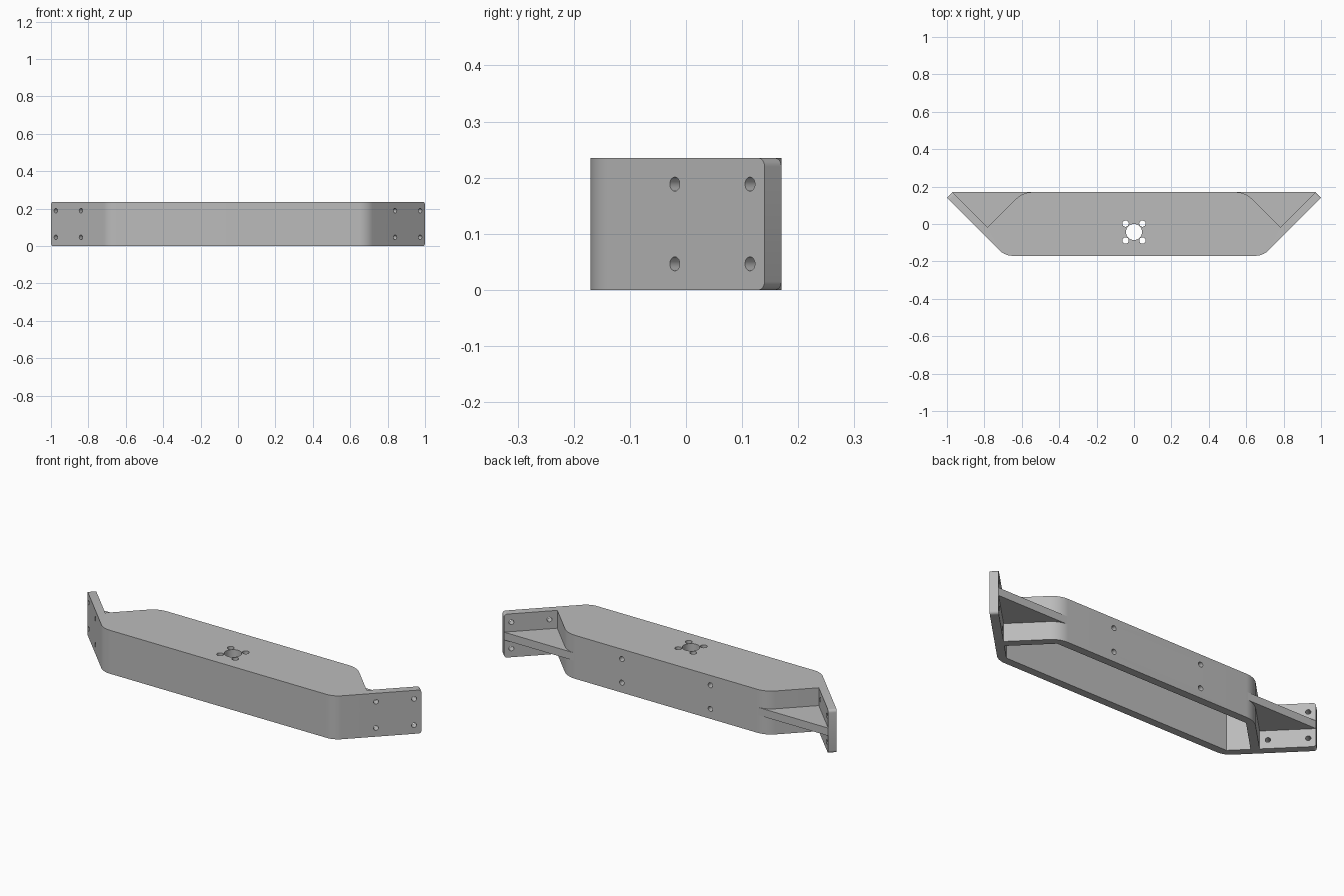
import bpy, bmesh, math
from mathutils import Vector, Matrix

if "Cube" in bpy.data.objects:
    bpy.data.objects.remove(bpy.data.objects["Cube"])

H = 0.235          # overall height
T = 0.042          # wall thickness
MID = H / 2

grey = bpy.data.materials.new("plain grey")
grey.use_nodes = True
colour = (0.5, 0.5, 0.5, 1)
grey.diffuse_color = colour
grey.node_tree.nodes["Principled BSDF"].inputs["Base Color"].default_value = colour


def make_object(name, bm):
    mesh = bpy.data.meshes.new(name)
    bmesh.ops.recalc_face_normals(bm, faces=bm.faces)
    bm.to_mesh(mesh)
    bm.free()
    mesh.materials.append(grey)
    obj = bpy.data.objects.new(name, mesh)
    bpy.context.collection.objects.link(obj)
    return obj


def prism(points, z0, z1):
    bm = bmesh.new()
    face = bm.faces.new([bm.verts.new((x, y, z0)) for x, y in points])
    top = bmesh.ops.extrude_face_region(bm, geom=[face], use_keep_orig=True)["geom"]
    bmesh.ops.translate(bm, vec=(0, 0, z1 - z0),
                        verts=[v for v in top if isinstance(v, bmesh.types.BMVert)])
    return bm


def fillet(x, y, turn_in, turn_out, radius, steps=10):
    """Arc replacing a corner; directions are angles in degrees."""
    a, b = math.radians(turn_in), math.radians(turn_out)
    reach = radius * math.tan((b - a) / 2)
    start = Vector((x, y)) - reach * Vector((math.cos(a), math.sin(a)))
    centre = start + radius * Vector((-math.sin(a), math.cos(a)))
    arc = [a + (b - a) * i / steps for i in range(steps + 1)]
    return [(centre.x + radius * math.sin(t), centre.y - radius * math.cos(t)) for t in arc]


def mirrored(half):
    return half + [(-x, y) for x, y in reversed(half)]


# Body and wings share one plan outline
half = fillet(0.69, -0.17, 0, 45, 0.1)
half += [(1, 0.14), (0.97, 0.17), (0.7825, -0.0175)]
half += fillet(0.595, 0.17, 135, 180, 0.12)
bm = prism(mirrored(half), 0, H)
tips = [e for e in bm.edges
        if all(abs(v.co.x) > 0.95 for v in e.verts)
        and abs(e.verts[0].co.z - e.verts[1].co.z) < 0.001]
bmesh.ops.bevel(bm, geom=tips, offset=0.015, segments=5, profile=0.5, affect='EDGES')
body = make_object("bracket_body", bm)

# Hollow underside
cavity = make_object("cavity_cutter", prism(
    mirrored([(0.672, -0.128), (0.7525, -0.0475), (0.577, 0.128)]), -0.1, H - T))

# Bolt holes in the top, back and wings
holes = bmesh.new()


def hole(place, axis, radius, depth=0.1):
    turn = Vector((0, 0, 1)).rotation_difference(Vector(axis)).to_matrix().to_4x4()
    bmesh.ops.create_cone(holes, cap_ends=True, segments=32, radius1=radius,
                          radius2=radius, depth=depth,
                          matrix=Matrix.Translation(place) @ turn)


hole((0, -0.043, H), (0, 0, 1), 0.043)
for side in (-1, 1):
    for y in (-0.088, 0.002):
        hole((side * 0.045, y, H), (0, 0, 1), 0.017)
    for dz in (-0.064, 0.064):
        hole((side * 0.265, 0.17, MID + dz), (0, 1, 0), 0.0135)
    for y in (-0.02, 0.114):
        for dz in (-0.071, 0.071):
            hole((side * (y + 0.845), y + 0.015, MID + dz), (side, -1, 0), 0.0125, 0.08)
drill = make_object("hole_cutter", holes)

# Cut the body
bpy.context.view_layer.objects.active = body
for cutter in (cavity, drill):
    cutter.hide_render = True
    mod = body.modifiers.new("cut", 'BOOLEAN')
    mod.operation = 'DIFFERENCE'
    mod.solver = 'EXACT'
    mod.object = cutter
    bpy.ops.object.modifier_apply(modifier=mod.name)
    bpy.data.objects.remove(cutter)

# Triangular gussets bracing the wings
parts = [body]
for side, name in ((1, "left_gusset"), (-1, "right_gusset")):
    web = [(0.97, 0.17), (0.55, 0.17), (0.57, 0.15), (0.775, -0.03)]
    parts.append(make_object(name, prism([(side * x, y) for x, y in web],
                                         MID - T / 2, MID + T / 2)))

# Smooth the rounded corners, keep edges sharp
bpy.context.view_layer.update()
bpy.ops.object.select_all(action='DESELECT')
for part in parts:
    part.select_set(True)
bpy.context.view_layer.objects.active = body
bpy.ops.object.shade_smooth_by_angle(angle=math.radians(25))
